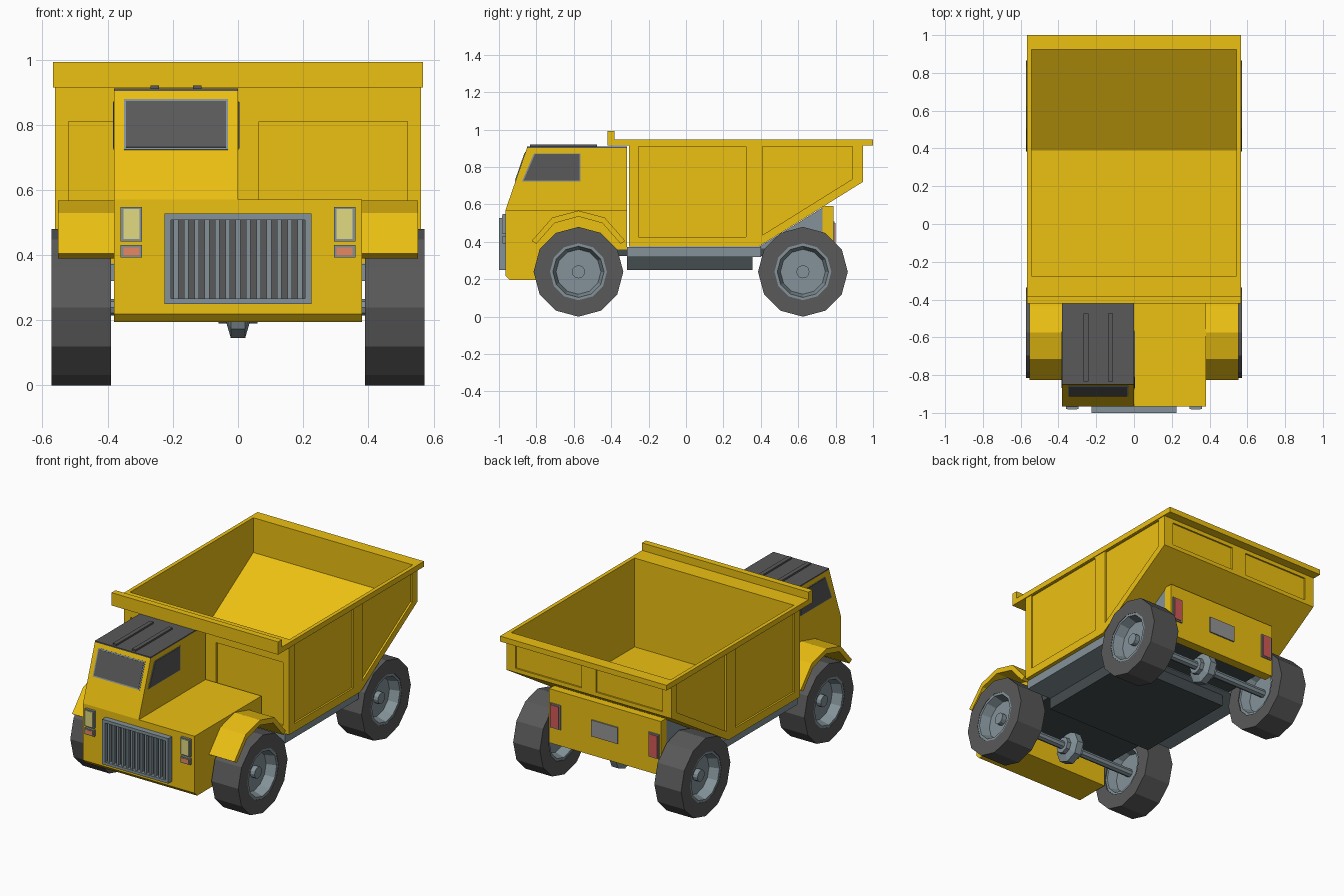
import bpy, bmesh, math
from mathutils import Vector

cube = bpy.data.objects.get("Cube")
if cube:
    bpy.data.objects.remove(cube, do_unlink=True)


def material(name, *rgb):
    m = bpy.data.materials.new(name)
    m.use_nodes = True
    m.diffuse_color = (*rgb, 1)
    m.node_tree.nodes["Principled BSDF"].inputs["Base Color"].default_value = (*rgb, 1)
    return m


YELLOW = material("yellow_paint", 0.84, 0.53, 0.006)
DARK = material("dark_grey", 0.1, 0.1, 0.1)
STEEL = material("steel", 0.23, 0.29, 0.32)
SLATE = material("slate", 0.06, 0.075, 0.08)
LAMP = material("lamp_glass", 0.75, 0.7, 0.22)
AMBER = material("amber_glass", 0.8, 0.25, 0.12)
RED = material("red_glass", 0.65, 0.1, 0.09)
PLATE = material("plate_grey", 0.3, 0.3, 0.3)


def finish(name, bm, mat):
    bmesh.ops.recalc_face_normals(bm, faces=bm.faces)
    me = bpy.data.meshes.new(name)
    bm.to_mesh(me)
    bm.free()
    me.materials.append(mat)
    ob = bpy.data.objects.new(name, me)
    bpy.context.collection.objects.link(ob)
    return ob


def prism(name, profile, x0, x1, mat):
    """Extrude a (y, z) outline from x0 to x1."""
    bm = bmesh.new()
    face = bm.faces.new([bm.verts.new((x0, y, z)) for y, z in profile])
    ext = bmesh.ops.extrude_face_region(bm, geom=[face])["geom"]
    moved = [v for v in ext if isinstance(v, bmesh.types.BMVert)]
    bmesh.ops.translate(bm, verts=moved, vec=(x1 - x0, 0, 0))
    return finish(name, bm, mat)


def box(name, x0, x1, y0, y1, z0, z1, mat):
    return prism(name, [(y0, z0), (y1, z0), (y1, z1), (y0, z1)], x0, x1, mat)


def lathe(name, profile, y, z, mat, steps=12):
    """Revolve an (x, radius) outline around the x axis."""
    bm = bmesh.new()
    verts = [bm.verts.new((x, y, z + r)) for x, r in profile]
    edges = [bm.edges.new(p) for p in zip(verts, verts[1:])]
    bmesh.ops.spin(bm, geom=verts + edges, cent=(0, y, z), axis=(1, 0, 0),
                   angle=math.tau, steps=steps)
    bmesh.ops.remove_doubles(bm, verts=bm.verts, dist=1e-4)
    return finish(name, bm, mat)


def cut(ob, cutters):
    for c in cutters:
        mod = ob.modifiers.new("cut", 'BOOLEAN')
        mod.operation, mod.solver, mod.object = 'DIFFERENCE', 'EXACT', c
    bpy.context.view_layer.update()
    me = bpy.data.meshes.new_from_object(
        ob.evaluated_get(bpy.context.evaluated_depsgraph_get()))
    ob.modifiers.clear()
    ob.data = me


def scaled(profile, f):
    cy = sum(p[0] for p in profile) / len(profile)
    cz = sum(p[1] for p in profile) / len(profile)
    return [(cy + (y - cy) * f, cz + (z - cz) * f) for y, z in profile]


SIDES = (("left", 1), ("right", -1))

# Dump bed: hollow shell with recessed panels on every wall
bed = prism("bed", [(-0.305, 0.375), (0.39, 0.375), (0.945, 0.72),
                    (0.945, 0.93), (-0.305, 0.93)], -0.562, 0.562, YELLOW)
rim = box("bed_rim", -0.567, 0.567, -0.42, 1.0, 0.914, 0.947, YELLOW)
hollow = prism("hollow_cutter", [(-0.275, 0.4), (0.39, 0.4), (0.925, 0.733),
                                 (0.925, 1.2), (-0.275, 1.2)], -0.543, 0.543, YELLOW)
cutters = [hollow]
long_panel = [(-0.255, 0.425), (0.32, 0.425), (0.32, 0.91), (-0.255, 0.91)]
tail_panel = [(0.41, 0.437), (0.89, 0.736), (0.89, 0.91), (0.41, 0.91)]
for side, s in SIDES:
    for shape in (long_panel, tail_panel):
        cutters.append(prism("panel_cutter", shape, s * 0.551, s * 0.7, YELLOW))
    cutters.append(box("panel_cutter", s * 0.065, s * 0.52, -0.5, -0.293, 0.42, 0.81, YELLOW))
    cutters.append(box("panel_cutter", s * 0.05, s * 0.5, 0.935, 1.1, 0.745, 0.89, YELLOW))
cut(bed, cutters)
cut(rim, [hollow])
for c in cutters:
    bpy.data.objects.remove(c, do_unlink=True)
box("bed_front_lip", -0.567, 0.567, -0.42, -0.382, 0.93, 0.993, YELLOW)

# Lower body and offset cab
prism("hood", [(-0.965, 0.22), (-0.94, 0.195), (-0.72, 0.195), (-0.72, 0.36),
               (-0.315, 0.36), (-0.315, 0.57), (-0.965, 0.57)], -0.38, 0.38, YELLOW)
prism("cab", [(-0.965, 0.57), (-0.315, 0.57), (-0.315, 0.903), (-0.85, 0.903)],
      -0.38, 0, YELLOW)
box("cab_roof", -0.38, 0, -0.85, -0.315, 0.903, 0.911, DARK)
for i, x in enumerate((-0.255, -0.125)):
    box(f"roof_rib_{i + 1}", x - 0.013, x + 0.013, -0.835, -0.475, 0.908, 0.921, DARK)

# Windows: thin frame with glass standing slightly proud
window = [(-0.877, 0.723), (-0.563, 0.723), (-0.563, 0.873), (-0.813, 0.873)]
for side, x, s in (("left", 0, 1), ("right", -0.38, -1)):
    prism(f"{side}_window_frame", window, x - s * 0.01, x + s * 0.002, STEEL)
    prism(f"{side}_window", scaled(window, 0.95), x - s * 0.01, x + s * 0.004, DARK)

base = Vector((-0.965, 0.57))
slope = Vector((0.115, 0.333))
out = Vector((-slope.y, slope.x)).normalized()


def on_slope(name, z0, z1, x0, x1, depth, mat):
    a, b = (base + slope * ((z - base.y) / slope.y) for z in (z0, z1))
    prism(name, [a - out * 0.01, b - out * 0.01, b + out * depth, a + out * depth],
          x0, x1, mat)


on_slope("windshield_frame", 0.723, 0.879, -0.35, -0.03, 0.002, STEEL)
on_slope("windshield", 0.73, 0.872, -0.343, -0.037, 0.004, DARK)

# Grille: dark backing, four-sided frame and upright bars
box("grille_backing", -0.21, 0.21, -0.97, -0.955, 0.26, 0.51, DARK)
for side, s in SIDES:
    box(f"grille_frame_{side}", s * 0.206, s * 0.225, -1.0, -0.96, 0.25, 0.527, STEEL)
box("grille_frame_top", -0.206, 0.206, -1.0, -0.96, 0.508, 0.527, STEEL)
box("grille_frame_bottom", -0.206, 0.206, -1.0, -0.96, 0.25, 0.267, STEEL)
for i in range(13):
    x = (i - 6) * 0.0317
    box(f"grille_bar_{i + 1}", x - 0.007, x + 0.007, -0.99, -0.96, 0.26, 0.515, STEEL)

for side, s in SIDES:
    # Head, turn and tail lamps
    for name, z0, z1, mat in (("headlamp", 0.442, 0.548, LAMP),
                              ("turn_lamp", 0.392, 0.431, AMBER)):
        box(f"{side}_{name}_housing", s * 0.294, s * 0.36, -0.98, -0.96, z0, z1, STEEL)
        box(f"{side}_{name}", s * 0.302, s * 0.352, -0.983, -0.97,
            z0 + 0.007, z1 - 0.007, mat)
    box(f"{side}_tail_lamp_housing", s * 0.3, s * 0.37, 0.78, 0.795, 0.36, 0.51, STEEL)
    box(f"{side}_tail_lamp", s * 0.308, s * 0.362, 0.785, 0.799, 0.368, 0.502, RED)

    # Faceted arch fender
    arch = [(0.25, 0.405, 0.225, 0.39), (0.14, 0.53, 0.128, 0.5), (0, 0.567, 0, 0.535)]
    outer = [(-0.575 - a, b) for a, b, _, _ in arch]
    outer += [(-0.575 + a, b) for a, b, _, _ in arch[1::-1]]
    inner = [(-0.575 - a, b) for _, _, a, b in arch]
    inner += [(-0.575 + a, b) for _, _, a, b in arch[1::-1]]
    prism(f"{side}_fender", outer + inner[::-1], s * 0.375, s * 0.553, YELLOW)

    # Wheels
    for end, y in (("front", -0.575), ("rear", 0.625)):
        tag = f"{side}_{end}"
        lathe(f"{tag}_tyre", [(s * x, r) for x, r in (
            (0.39, 0.152), (0.39, 0.24), (0.572, 0.24), (0.572, 0.152), (0.39, 0.152))],
            y, 0.24, DARK)
        lathe(f"{tag}_rim", [(s * x, r) for x, r in (
            (0.45, 0), (0.45, 0.12), (0.395, 0.137), (0.395, 0.153), (0.57, 0.153),
            (0.57, 0.137), (0.51, 0.12), (0.51, 0.035), (0.54, 0.035), (0.54, 0))],
            y, 0.24, STEEL)

# Chassis and rear body
box("chassis_deck", -0.54, 0.54, -0.315, 0.4, 0.32, 0.373, STEEL)
box("chassis_spine", -0.378, 0.378, -0.73, 0.735, 0.325, 0.365, SLATE)
box("belly_box", -0.37, 0.37, -0.315, 0.355, 0.25, 0.325, SLATE)
prism("bed_support", [(0.37, 0.36), (0.735, 0.36), (0.735, 0.586)], -0.378, 0.378, STEEL)
box("rear_panel", -0.38, 0.38, 0.73, 0.788, 0.26, 0.593, YELLOW)
box("rear_plate", -0.09, 0.09, 0.78, 0.796, 0.38, 0.48, PLATE)

# Axles with differential housings
for end, y in (("front", -0.575), ("rear", 0.625)):
    lathe(f"{end}_axle", [(-0.46, 0), (-0.46, 0.025), (0.46, 0.025), (0.46, 0)],
          y, 0.24, STEEL, 8)
    lathe(f"{end}_differential", [(-0.06, 0), (-0.06, 0.05), (-0.035, 0.05), (-0.022, 0.095),
                                  (0.022, 0.095), (0.035, 0.05), (0.06, 0.05), (0.06, 0)],
          y, 0.24, STEEL, 8)
